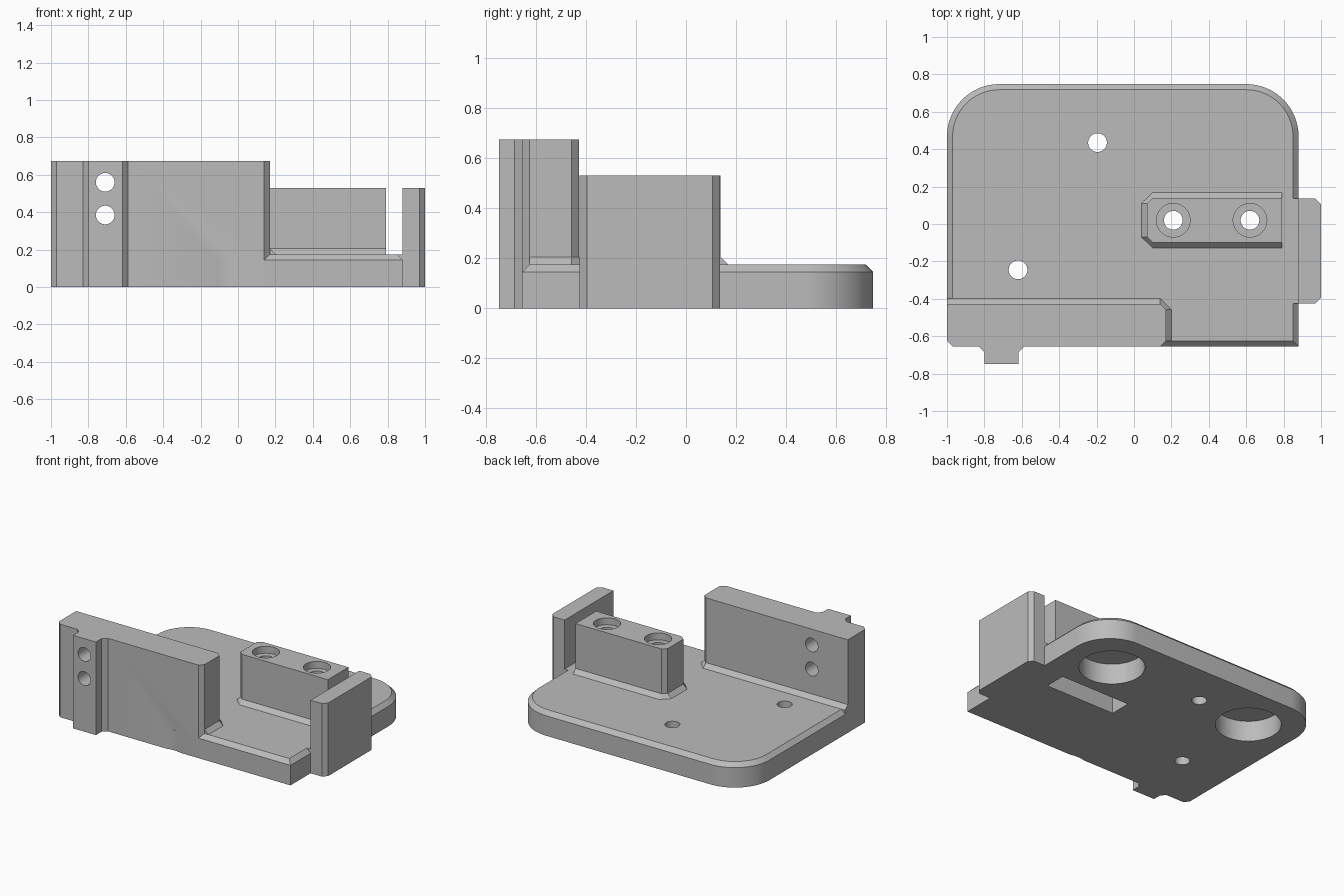
import bpy, bmesh, math
from mathutils import Matrix

cube = bpy.data.objects.get("Cube")
if cube:
    bpy.data.objects.remove(cube, do_unlink=True)

C = 0.03            # chamfer size used throughout
TOP = 0.175         # plate thickness
FRONT, BACK = -0.655, 0.748


def loft(name, rings, matrix=None):
    """Closed solid through matching outlines, each given as (points, z)."""
    bm = bmesh.new()
    loops = [[bm.verts.new((x, y, z)) for x, y in pts] for pts, z in rings]
    for a, b in zip(loops, loops[1:]):
        for i in range(len(a)):
            j = (i + 1) % len(a)
            bm.faces.new((a[i], a[j], b[j], b[i]))
    bm.faces.new(loops[0][::-1])
    bm.faces.new(loops[-1])
    bmesh.ops.recalc_face_normals(bm, faces=bm.faces)
    if matrix:
        bm.transform(matrix)
    mesh = bpy.data.meshes.new(name)
    bm.to_mesh(mesh)
    bm.free()
    ob = bpy.data.objects.new(name, mesh)
    bpy.context.collection.objects.link(ob)
    return ob


def prism(name, pts, z0, z1):
    return loft(name, [(pts, z0), (pts, z1)])


def rect(x0, x1, y0, y1):
    return [(x0, y0), (x1, y0), (x1, y1), (x0, y1)]


def arc(x, y, r, start, end, n):
    return [(x + r * math.cos(math.radians(start + (end - start) * i / n)),
             y + r * math.sin(math.radians(start + (end - start) * i / n)))
            for i in range(n + 1)]


def drill(name, x, y, r, z0, z1, matrix=None):
    circle = arc(x, y, r, 0, 360, 48)[:-1]
    return loft(name, [(circle, z0), (circle, z1)], matrix)


def combine(target, other, operation):
    mod = target.modifiers.new(other.name, 'BOOLEAN')
    mod.operation, mod.object, mod.solver = operation, other, 'EXACT'
    other.hide_render = True
    bpy.context.view_layer.objects.active = target
    bpy.ops.object.modifier_apply(modifier=mod.name)
    bpy.data.objects.remove(other, do_unlink=True)


# Base plate: rounded back corners and a chamfered top rim
def plate_outline(inset):
    r = 0.28
    return ([(-1 + C, FRONT + inset), (0.88 - inset, FRONT + inset)]
            + arc(0.88 - r, BACK - r, r - inset, 0, 90, 16)
            + arc(-1 + r, BACK - r, r - inset, 90, 180, 16)
            + [(-1 + inset, FRONT + C)])


bracket = loft("mounting_bracket", [(plate_outline(0), 0), (plate_outline(0), TOP - C),
                                    (plate_outline(C), TOP)])

# Tall front wall with chamfered corners and a sloped foot
wall = prism("front_wall", [(-1 + C, FRONT), (0.14, FRONT), (0.17, FRONT + C),
                            (0.17, -0.457), (0.14, -0.427), (-1, -0.427), (-1, FRONT + C)],
             0, 0.675)


def wall_foot_outline(grow):
    return [(-1, FRONT + C), (0.17 + grow, FRONT + C), (0.17 + grow, -0.457),
            (0.14, -0.427 + grow), (-1, -0.427 + grow)]


wall_foot = loft("wall_foot", [(wall_foot_outline(C), 0.1), (wall_foot_outline(C), TOP),
                               (wall_foot_outline(0), TOP + C)])

# Vertical rib on the wall's front, flared at its root
rib = prism("front_rib", [(-0.83, FRONT), (-0.80, FRONT - C), (-0.80, -0.748),
                          (-0.617, -0.748), (-0.617, FRONT - C), (-0.587, FRONT),
                          (-0.587, -0.5), (-0.83, -0.5)], 0, 0.675)

# Side arm and the flat strip that ties it to the plate
arm = prism("side_arm", [(0.88, -0.425), (1 - C, -0.425), (1, -0.395),
                         (1, 0.105), (1 - C, 0.135), (0.88, 0.135)], 0, 0.53)
arm_link = prism("arm_link", rect(0.8, 0.92, -0.425, 0.135), 0, TOP)


# Screw block with a sloped foot
def block_outline(grow):
    return [(0.07 - grow, -0.07), (0.10, -0.098 - grow), (0.79, -0.098 - grow),
            (0.79, 0.138 + grow), (0.10, 0.138 + grow), (0.07 - grow, 0.11)]


block = loft("screw_block", [(block_outline(C), 0.1), (block_outline(C), TOP),
                             (block_outline(0), TOP + C), (block_outline(0), 0.53)])

for part in (wall, wall_foot, rib, arm_link, arm, block):
    combine(bracket, part, 'UNION')

# Cutters: screw holes, underside pockets and slot
cutters = [prism("nut_slot", rect(0.135, 0.695, -0.058, 0.098), -0.1, 0.3)]
for x in (0.21, 0.62):
    cutters.append(drill("counterbore", x, 0.02, 0.09, 0.48, 0.6))
    cutters.append(drill("screw_hole", x, 0.02, 0.05, 0.2, 0.7))
for x, y in ((-0.195, 0.435), (-0.62, -0.245)):
    cutters.append(drill("plate_hole", x, y, 0.05, -0.1, 0.3))
for x, y in ((-0.645, 0.4), (0.525, 0.4), (-0.06, -0.864)):
    cutters.append(drill("round_pocket", x, y, 0.217, -0.1, 0.15))
turn = Matrix.Rotation(math.radians(90), 4, 'X')
for z in (0.385, 0.56):
    cutters.append(drill("wall_hole", -0.71, z, 0.05, 0.3, 0.9, turn))
for cutter in cutters:
    combine(bracket, cutter, 'DIFFERENCE')

# Plain grey finish
grey = bpy.data.materials.new("plain_grey")
grey.use_nodes = True
colour = (0.5, 0.5, 0.5, 1)
grey.diffuse_color = colour
grey.node_tree.nodes["Principled BSDF"].inputs["Base Color"].default_value = colour
bracket.data.materials.clear()
bracket.data.materials.append(grey)

bpy.ops.object.select_all(action='DESELECT')
bracket.select_set(True)
bpy.context.view_layer.objects.active = bracket
bpy.ops.object.shade_smooth_by_angle(angle=math.radians(30))
